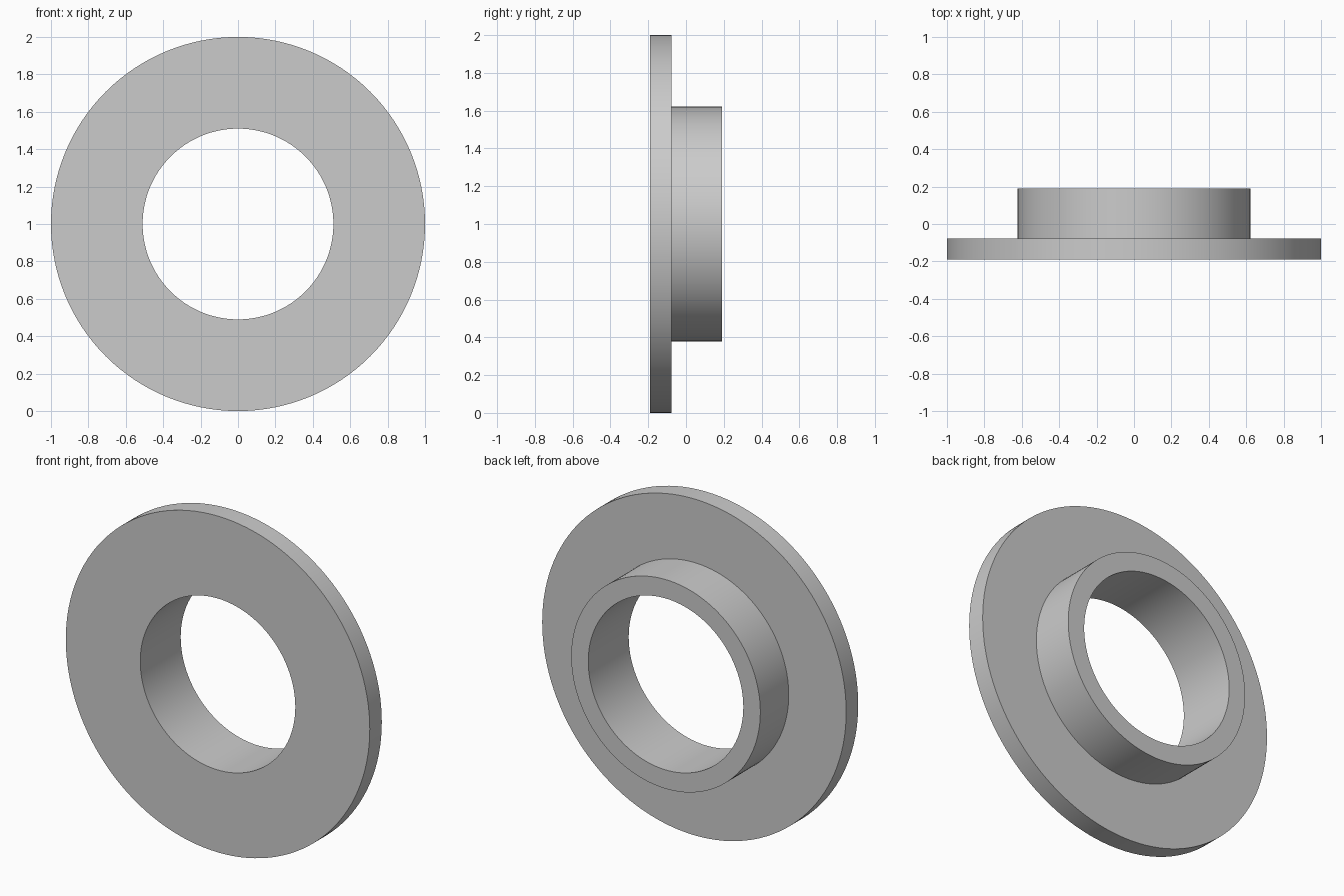
import bpy, bmesh, math
from mathutils import Matrix, Vector

cube = bpy.data.objects.get("Cube")
if cube:
    bpy.data.objects.remove(cube, do_unlink=True)

SEGMENTS = 128
BORE, HUB, RIM = 0.51, 0.622, 1.0
FRONT, STEP, BACK = -0.19, -0.077, 0.19

# Plain grey material
grey = bpy.data.materials.new("plain_grey")
grey.use_nodes = True
colour = (0.6, 0.6, 0.6, 1)
grey.diffuse_color = colour
grey.node_tree.nodes["Principled BSDF"].inputs["Base Color"].default_value = colour

# Closed cross-section (radius, y) of the flange and its hub
profile = [(BORE, FRONT), (RIM, FRONT), (RIM, STEP),
           (HUB, STEP), (HUB, BACK), (BORE, BACK)]

# Revolve the cross-section about the y axis
bm = bmesh.new()
verts = [bm.verts.new((r, y, 0)) for r, y in profile]
edges = [bm.edges.new((v, verts[(i + 1) % len(verts)])) for i, v in enumerate(verts)]
bmesh.ops.spin(bm, geom=verts + edges, cent=(0, 0, 0), axis=(0, 1, 0),
               angle=math.tau, steps=SEGMENTS, use_merge=False)
bmesh.ops.remove_doubles(bm, verts=bm.verts[:], dist=0.0001)
bmesh.ops.recalc_face_normals(bm, faces=bm.faces[:])
bmesh.ops.transform(bm, matrix=Matrix.Translation(Vector((0, 0, RIM))), verts=bm.verts[:])

mesh = bpy.data.meshes.new("flanged_bushing")
bm.to_mesh(mesh)
bm.free()
mesh.materials.append(grey)
bushing = bpy.data.objects.new("flanged_bushing", mesh)
bpy.context.collection.objects.link(bushing)

# Smooth round walls with crisp rims
bpy.ops.object.select_all(action="DESELECT")
bushing.select_set(True)
bpy.context.view_layer.objects.active = bushing
bpy.ops.object.shade_smooth_by_angle(angle=math.radians(30))
